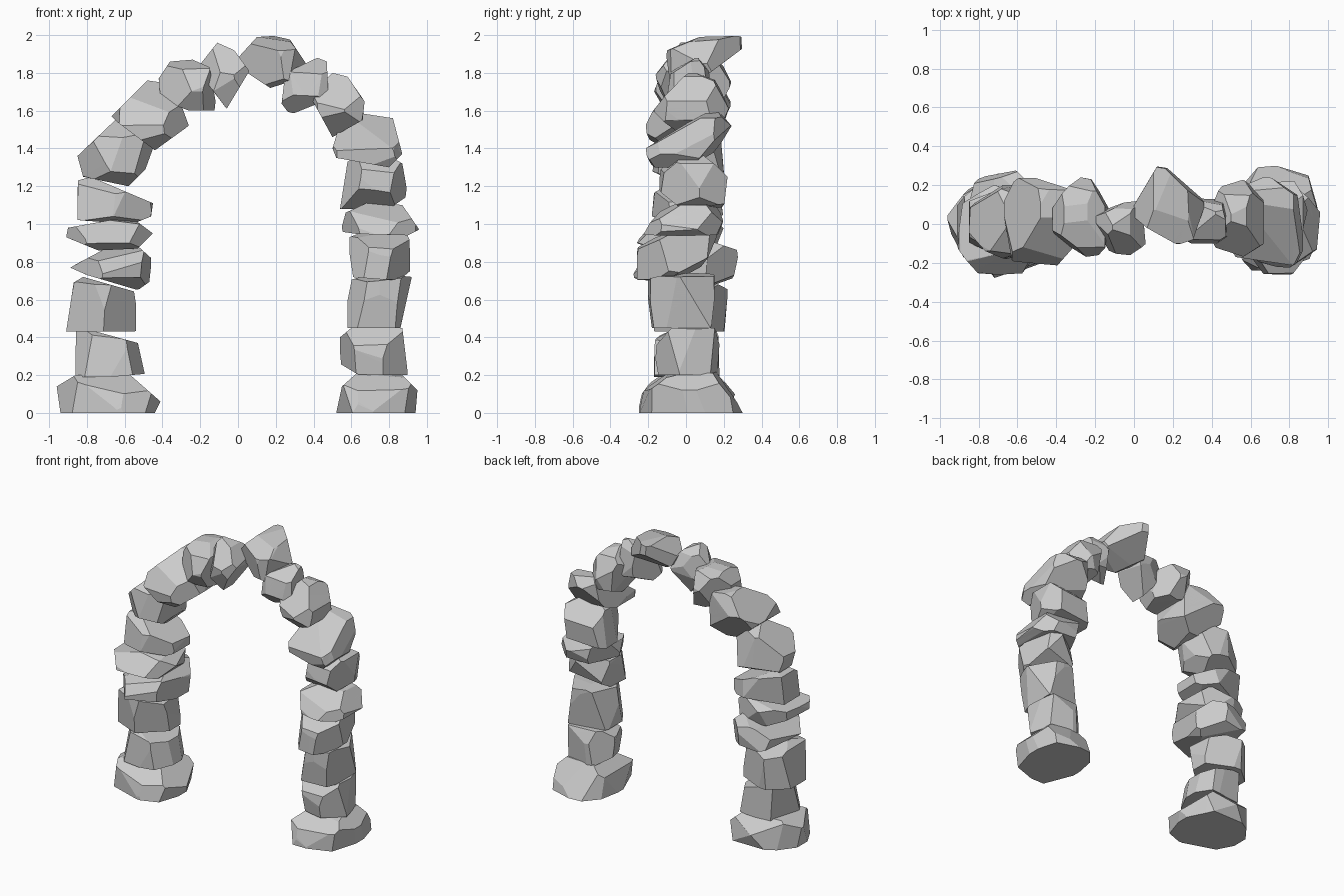
import bpy, bmesh, random, math
from mathutils import Vector


def edges_ccw(poly):
    """Edges of a convex 2D outline as (point, outward normal)."""
    c = sum((Vector(p) for p in poly), Vector((0, 0))) / len(poly)
    for a, b in zip(poly, poly[1:] + poly[:1]):
        a, b = Vector(a), Vector(b)
        n = Vector((b.y - a.y, a.x - b.x)).normalized()
        yield (a + b) / 2, (n if n.dot(a - c) > 0 else -n)


def stone(name, front, side, plan=None, seed=1):
    """Convex stone: front outline (x, z) extruded, then cut by side (y, z) and plan (x, y) outlines."""
    rng = random.Random(seed)
    xs, zs, ys = [p[0] for p in front], [p[1] for p in front], [p[0] for p in side]
    zm = (min(zs) + max(zs)) / 2
    y0, y1 = min(ys), max(ys)
    if plan is None:
        # irregular six or seven sided footprint filling the stone's extents
        n, turn = rng.choice((6, 7)), rng.uniform(0, 1)
        ring = [(math.cos(t), math.sin(t)) for t in ((i + turn + rng.uniform(-.15, .15)) * math.tau / n for i in range(n))]
        ax, bx = min(p[0] for p in ring), max(p[0] for p in ring)
        ay, by = min(p[1] for p in ring), max(p[1] for p in ring)
        plan = [(min(xs) + (p[0] - ax) / (bx - ax) * (max(xs) - min(xs)),
                 y0 + (p[1] - ay) / (by - ay) * (y1 - y0)) for p in ring]

    bm = bmesh.new()
    for x, z in front:
        for y in (y0, y1):
            bm.verts.new((x, y, z))

    def hull():
        bmesh.ops.convex_hull(bm, input=bm.verts[:])
        bmesh.ops.delete(bm, geom=[v for v in bm.verts if not v.link_faces], context='VERTS')

    def cut(co, no):
        bmesh.ops.bisect_plane(bm, geom=bm.verts[:] + bm.edges[:] + bm.faces[:],
                               dist=1e-5, plane_co=co, plane_no=no, clear_outer=True)
        hull()

    hull()
    # top and bottom facets tip a little sideways, footprint facets tip a little up or down
    for p, n in edges_ccw(side):
        tip = rng.uniform(-.15, .15) if p.y > 0.02 else 0
        cut(Vector(((min(xs) + max(xs)) / 2, p.x, p.y)), Vector((tip, n.x, n.y)).normalized())
    for p, n in edges_ccw(plan):
        cut(Vector((p.x, p.y, zm)), Vector((n.x, n.y, rng.uniform(-.22, .22))).normalized())
    bmesh.ops.remove_doubles(bm, verts=bm.verts[:], dist=0.008)
    hull()
    bmesh.ops.dissolve_limit(bm, angle_limit=0.1, verts=bm.verts[:], edges=bm.edges[:])
    bmesh.ops.recalc_face_normals(bm, faces=bm.faces[:])
    mesh = bpy.data.meshes.new(name)
    bm.to_mesh(mesh)
    bm.free()
    bpy.context.collection.objects.link(bpy.data.objects.new(name, mesh))


# Left pillar, bottom to top
stone("left_base_stone", [(-.94, 0), (-.96, .14), (-.86, .2), (-.57, .2), (-.41, .06), (-.44, 0)],
      [(-.25, 0), (-.22, .12), (-.08, .21), (.14, .21), (.26, .1), (.22, 0)],
      [(-.97, .03), (-.87, .16), (-.7, .26), (-.5, .2), (-.4, 0), (-.46, -.18), (-.65, -.25), (-.86, -.18)])
stone("left_stone_2", [(-.86, .19), (-.86, .46), (-.53, .37), (-.49, .19)],
      [(-.17, .19), (-.15, .4), (.02, .47), (.17, .44), (.18, .19)], None, 2)
stone("left_stone_3", [(-.91, .43), (-.87, .69), (-.82, .72), (-.54, .64), (-.54, .43)],
      [(-.19, .43), (-.18, .68), (.0, .73), (.22, .66), (.2, .43)], None, 3)
stone("left_stone_4", [(-.89, .77), (-.72, .86), (-.56, .91), (-.46, .82), (-.46, .7), (-.53, .65), (-.8, .73)],
      [(-.28, .72), (-.22, .82), (.1, .92), (.28, .86), (.25, .72), (.08, .64)], None, 4)
stone("left_stone_5", [(-.91, .93), (-.9, .98), (-.57, 1.04), (-.45, .95), (-.53, .87), (-.74, .86)],
      [(-.26, .9), (-.15, 1.02), (.1, 1.05), (.2, .98), (.15, .86), (-.1, .85)], None, 5)
stone("left_stone_6", [(-.85, 1.02), (-.85, 1.23), (-.78, 1.25), (-.45, 1.11), (-.46, 1.04), (-.56, 1.0)],
      [(-.18, 1.04), (-.17, 1.16), (-.02, 1.26), (.17, 1.2), (.2, 1.05), (0, .99)], None, 6)
stone("left_stone_7", [(-.85, 1.36), (-.64, 1.56), (-.45, 1.4), (-.49, 1.29), (-.58, 1.2), (-.82, 1.25)],
      [(-.18, 1.28), (-.15, 1.46), (.02, 1.57), (.18, 1.5), (.2, 1.28), (.02, 1.19)], None, 7)

# Arch stones, left to right
stone("arch_stone_1", [(-.67, 1.57), (-.48, 1.76), (-.34, 1.74), (-.26, 1.52), (-.44, 1.39), (-.64, 1.54)],
      [(-.23, 1.48), (-.15, 1.63), (.05, 1.77), (.18, 1.75), (.24, 1.62), (.1, 1.42), (-.1, 1.39)],
      [(-.68, .1), (-.6, .24), (-.52, .24), (-.31, .17), (-.25, -.05), (-.4, -.22), (-.62, -.2)], 8)
stone("arch_stone_2", [(-.42, 1.77), (-.36, 1.86), (-.24, 1.87), (-.15, 1.83), (-.11, 1.6), (-.26, 1.6), (-.41, 1.66)],
      [(-.17, 1.7), (-.12, 1.82), (.05, 1.88), (.18, 1.85), (.24, 1.75), (.15, 1.6), (-.1, 1.6)],
      [(-.43, .06), (-.27, .24), (-.22, .23), (-.11, .03), (-.18, -.16), (-.24, -.17), (-.43, -.03)], 9)
stone("arch_stone_3", [(-.22, 1.82), (-.11, 1.96), (-.02, 1.92), (.06, 1.81), (-.06, 1.61)],
      [(-.17, 1.78), (-.02, 1.97), (.08, 1.9), (.12, 1.8), (.02, 1.6), (-.08, 1.6)],
      [(-.23, .03), (-.08, .1), (.04, .12), (.06, -.1), (-.02, -.16), (-.1, -.15)], 10)
stone("arch_keystone", [(0, 1.88), (.1, 1.99), (.26, 2.0), (.36, 1.85), (.33, 1.77), (.17, 1.72), (.02, 1.82)],
      [(-.11, 1.79), (-.1, 1.92), (.05, 1.98), (.3, 2.0), (.3, 1.93), (.1, 1.78), (0, 1.72)],
      [(-.01, .08), (.12, .3), (.18, .29), (.37, .1), (.29, -.08), (.23, -.1), (.0, .04)], 11)
stone("arch_stone_4", [(.25, 1.8), (.42, 1.88), (.47, 1.86), (.48, 1.66), (.28, 1.58), (.23, 1.63)],
      [(-.1, 1.68), (-.08, 1.8), (.06, 1.89), (.14, 1.78), (.12, 1.64), (0, 1.58)],
      [(.22, -.05), (.34, .13), (.46, .11), (.5, -.05), (.42, -.1), (.3, -.1)], 12)
stone("arch_stone_5", [(.38, 1.68), (.5, 1.8), (.58, 1.78), (.67, 1.65), (.66, 1.55), (.5, 1.46)],
      [(-.17, 1.6), (.02, 1.81), (.15, 1.76), (.23, 1.61), (.2, 1.53), (0, 1.45)],
      [(.37, .0), (.46, .19), (.56, .23), (.68, .1), (.67, -.1), (.56, -.17), (.42, -.12)], 13)

# Right pillar, top to bottom
stone("right_stone_8", [(.56, 1.6), (.82, 1.56), (.87, 1.37), (.8, 1.3), (.52, 1.35), (.5, 1.4)],
      [(-.23, 1.37), (-.05, 1.5), (.15, 1.61), (.24, 1.52), (.1, 1.35), (0, 1.31), (-.16, 1.28)],
      [(.48, -.1), (.57, .19), (.7, .25), (.84, .15), (.88, -.1), (.81, -.22), (.52, -.18)], 14)
stone("right_stone_7", [(.58, 1.33), (.72, 1.41), (.87, 1.32), (.9, 1.15), (.8, 1.08), (.54, 1.08)],
      [(-.14, 1.18), (-.13, 1.28), (.02, 1.42), (.22, 1.24), (.2, 1.1), (0, 1.07)], None, 15)
stone("right_stone_6", [(.54, .95), (.57, 1.06), (.7, 1.12), (.87, 1.1), (.96, .97), (.9, .94)],
      [(-.23, .93), (-.17, 1.03), (0, 1.13), (.12, 1.11), (.2, 1.02), (.16, .93)], None, 16)
stone("right_stone_5", [(.59, .72), (.59, .93), (.74, .99), (.91, .94), (.91, .75), (.85, .7)],
      [(-.26, .7), (-.26, .87), (-.1, .95), (.13, 1.0), (.17, .95), (.1, .8), (-.1, .69)], None, 17)
stone("right_stone_4", [(.58, .45), (.58, .7), (.72, .74), (.92, .72), (.86, .45)],
      [(-.2, .45), (-.2, .7), (0, .74), (.15, .73), (.15, .45)], None, 18)
stone("right_stone_3", [(.54, .26), (.54, .4), (.6, .45), (.87, .45), (.9, .2), (.64, .2)],
      [(-.17, .2), (-.15, .36), (-.05, .46), (.14, .46), (.18, .36), (.17, .2)], None, 19)
stone("right_base_stone", [(.52, 0), (.55, .14), (.64, .22), (.86, .21), (.95, .12), (.94, 0)],
      [(-.24, 0), (-.21, .12), (-.1, .2), (.13, .25), (.2, .16), (.3, 0)],
      [(.51, -.05), (.55, .16), (.67, .3), (.9, .23), (.96, .02), (.9, -.18), (.7, -.25), (.57, -.2)], 20)
